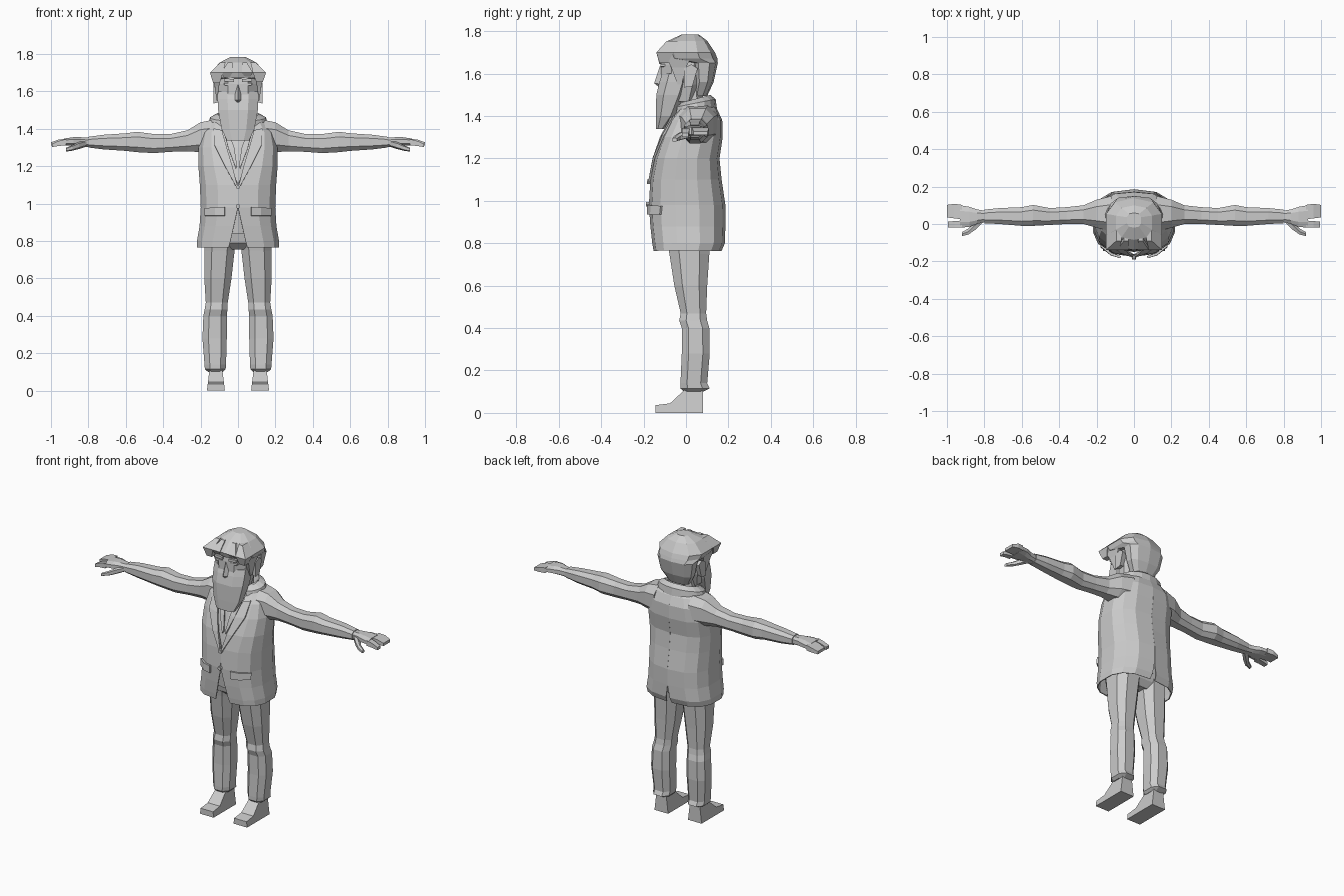
import bpy, bmesh, math

grey = bpy.data.materials.new("light_grey")
grey.diffuse_color = (0.6, 0.6, 0.6, 1)


def build(name, verts, faces, mirror=False, thick=0):
    me = bpy.data.meshes.new(name)
    me.from_pydata(verts, [], faces)
    bm = bmesh.new()
    bm.from_mesh(me)
    bmesh.ops.remove_doubles(bm, verts=bm.verts, dist=1e-5)
    bmesh.ops.recalc_face_normals(bm, faces=bm.faces)
    bm.to_mesh(me)
    bm.free()
    me.materials.append(grey)
    ob = bpy.data.objects.new(name, me)
    bpy.context.collection.objects.link(ob)
    if thick:
        s = ob.modifiers.new("thickness", 'SOLIDIFY')
        s.thickness, s.offset = thick, 0
    if mirror:
        m = ob.modifiers.new("mirror", 'MIRROR')
        m.merge_threshold = 0.0005
    return ob


def loft(name, rings, closed=True, mirror=False, thick=0):
    n = len(rings[0])
    verts = [p for r in rings for p in r]
    faces = []
    for i in range(len(rings) - 1):
        for k in range(n if closed else n - 1):
            j = (k + 1) % n
            faces.append((i*n + k, i*n + j, (i+1)*n + j, (i+1)*n + k))
    if closed:
        faces += [tuple(range(n)), tuple(range(len(verts) - n, len(verts)))]
    return build(name, verts, faces, mirror, thick)


def unit(n, p=2.6):
    """Rounded-square outline that exactly fills -1..1."""
    pts = []
    for k in range(n):
        a = (k + 0.5) * 2 * math.pi / n
        pts.append([math.copysign(abs(f(a)) ** (2/p), f(a)) for f in (math.cos, math.sin)])
    m = max(abs(c) for q in pts for c in q)
    return [(u/m, v/m) for u, v in pts]


def ring_z(z, x0, x1, y0, y1, n=8):
    return [((x0+x1)/2 + u*(x1-x0)/2, (y0+y1)/2 + v*(y1-y0)/2, z) for u, v in unit(n)]


def ring_x(x, y0, y1, z0, z1, n=8):
    return [(x, (y0+y1)/2 + u*(y1-y0)/2, (z0+z1)/2 + v*(z1-z0)/2) for u, v in unit(n)]


def stack(name, rows, n=8):
    """Centred loft from rows of z, half width, front y, back y."""
    return loft(name, [ring_z(z, -h, h, f, b, n) for z, h, f, b in rows])


# Jacket: mirrored half shell, rows of z, half width, front, back, front gap, back vent
P = 2.6
JACKET = [(.765, .22, -.15, .165, .05, .018), (.80, .22, -.156, .18, .04, .012),
          (.88, .206, -.165, .183, .022, 0), (.98, .20, -.172, .183, 0, 0),
          (1.10, .205, -.165, .165, 0, 0), (1.20, .212, -.145, .155, .035, 0),
          (1.30, .21, -.11, .17, .065, 0), (1.38, .19, -.07, .168, .085, 0),
          (1.43, .15, -.03, .145, .08, 0), (1.47, .09, 0, .11, .055, 0)]
rings = []
for z, h, f, b, gf, gb in JACKET:
    row = []
    for k in range(8):
        a = math.radians(-90 + 180 * k / 7)
        g = gf if a < 0 else gb
        s = math.sin(a)
        row.append((g + (h - g) * max(0, math.cos(a)) ** (2/P) if 0 < k < 7 else g,
                    (f+b)/2 + (b-f)/2 * math.copysign(abs(s) ** (2/P), s), z))
    rings.append(row)
loft("jacket", rings, closed=False, mirror=True, thick=.006)


def front(x, z, out=.008):
    """Point just ahead of the jacket front."""
    for r, q in zip(JACKET, JACKET[1:]):
        if z <= q[0]:
            t = (z - r[0]) / (q[0] - r[0])
            h, f, b, g = [r[i] + t * (q[i] - r[i]) for i in (1, 2, 3, 4)]
            u = min(1, max(0, (x - g) / (h - g)))
            return (x, (f+b)/2 - (b-f)/2 * (1 - u**P) ** (1/P) - out, z)


# Lapels: two strips that meet at the upper button
inner = [(.002, 1.09), (.03, 1.2), (.06, 1.3), (.085, 1.39)]
outer = [(.01, 1.09), (.07, 1.2), (.125, 1.31), (.13, 1.40)]
loft("lapel", [[front(*i), front(*o)] for i, o in zip(inner, outer)], False, True, .01)
# Pocket flaps
loft("pocket_flap", [[front(x, .975 - x*.05 + .01, .01), front(x, .935, .012)]
                     for x in (.07, .12, .175)], False, True, .012)
# Buttons
for z in (1.09, .985):
    x, y, _ = front(0, z, 0)
    loft("button", [[(.012*math.cos(a), yy, z + .012*math.sin(a))
                     for a in [i*math.pi/3 for i in range(6)]] for yy in (y, y - .018)])

# Shirt body and trouser seat inside the jacket
stack("shirt", [(.84, .15, -.135, .13), (.98, .17, -.15, .15), (1.1, .175, -.15, .135),
                (1.2, .175, -.128, .125), (1.3, .17, -.092, .13), (1.38, .14, -.055, .12),
                (1.43, .09, -.03, .1)], 10)
loft("shirt_collar", [[(.005, -.135, 1.2), (.012, -.14, 1.19)], [(.02, -.105, 1.3), (.05, -.106, 1.29)],
                      [(.05, -.066, 1.38), (.075, -.066, 1.38)]], False, True, .008)
stack("trouser_seat", [(.755, .06, -.05, .08), (.79, .15, -.09, .11), (.92, .17, -.12, .14)])

# Jacket collar: folded band around the neck
band = []
for k in range(8):
    a = math.radians(-55 + 145 * k / 7)
    s = math.sin(a)
    band.append([(r * math.cos(a), .04 + d * s, z + .02 * s)
                 for r, d, z in ((.17, .11, 1.385), (.15, .10, 1.46), (.11, .075, 1.48), (.09, .06, 1.42))])
loft("jacket_collar", band, mirror=True)

# Sleeves
SLEEVE = [(.12, -.04, .15, 1.27, 1.45), (.20, -.02, .13, 1.275, 1.435), (.27, 0, .10, 1.28, 1.392),
          (.36, 0, .09, 1.277, 1.372), (.45, -.005, .085, 1.27, 1.372), (.54, -.01, .102, 1.275, 1.384),
          (.60, -.01, .09, 1.282, 1.376), (.72, 0, .085, 1.29, 1.368), (.80, .004, .077, 1.30, 1.357)]
arm = loft("sleeve", [ring_x(*r) for r in SLEEVE], mirror=True)
# Hands
loft("palm", [ring_x(*r) for r in ((.79, .012, .07, 1.302, 1.352), (.84, 0, .078, 1.305, 1.355),
     (.88, -.015, .092, 1.31, 1.355), (.93, -.02, .10, 1.312, 1.348))], mirror=True)
loft("fingers", [ring_x(*r, 4) for r in ((.92, .025, .102, 1.314, 1.347), (.96, .03, .108, 1.313, 1.342),
     (1.0, .035, .102, 1.31, 1.328))], mirror=True)
loft("first_finger", [ring_x(*r, 4) for r in ((.92, -.02, .018, 1.312, 1.345), (.96, -.018, .016, 1.308, 1.335),
     (.995, -.018, .012, 1.302, 1.32))], mirror=True)
loft("thumb", [ring_x(*r, 6) for r in ((.81, .005, .05, 1.305, 1.34), (.85, -.035, .02, 1.292, 1.33),
     (.885, -.058, -.022, 1.283, 1.313), (.92, -.066, -.042, 1.278, 1.298))], mirror=True)

# Trouser legs: z, inner x, outer x, front, back
LEG = [(.86, .005, .18, -.10, .12), (.75, .018, .18, -.078, .11), (.60, .035, .18, -.055, .10),
       (.47, .055, .172, -.025, .095), (.435, .056, .178, -.032, .10), (.40, .06, .185, -.02, .11),
       (.28, .06, .19, -.02, .112), (.14, .064, .179, -.026, .10), (.115, .066, .177, -.026, .112),
       (.10, .08, .16, -.01, .08)]
loft("trouser_leg", [ring_z(*r) for r in LEG], mirror=True)
# Shoes: side outline with a slightly narrower top
SHOE = [(.08, 0), (.08, .12), (.0, .115), (-.075, .045), (-.145, .036), (-.145, 0)]
loft("shoe", [[(.118 + s * (.048 - .12 * z), y, z) for y, z in SHOE] for s in (-1, 1)], mirror=True)

# Head
stack("neck", [(1.36, .08, -.05, .085), (1.52, .075, -.04, .08)])
stack("face", [(1.47, .085, -.10, .05), (1.55, .102, -.118, .08), (1.64, .106, -.118, .09),
               (1.70, .10, -.11, .09)])
stack("beard", [(1.338, .06, -.142, -.105), (1.40, .088, -.142, -.05), (1.50, .106, -.14, 0),
                (1.56, .109, -.126, .02), (1.60, .108, -.112, .02)])
build("nose", [(0, -.122, 1.64), (-.026, -.115, 1.55), (.026, -.115, 1.55), (0, -.15, 1.555),
               (0, -.125, 1.535)], [(0, 1, 3), (0, 3, 2), (1, 4, 3), (3, 4, 2)])
for name, z, h, y in (("eye", 1.637, .006, -.121), ("eyebrow", 1.66, .008, -.128)):
    loft(name, [[(x, yy, z + s*h + (x - .05)*.1) for x, s in ((.022, -1), (.022, 1), (.076, 1), (.076, -1))]
                for yy in (y, -.10)], mirror=True)
loft("ear", [[(x, .015 + y*k, 1.585 + z*k) for y, z in ((-.025, -.05), (.015, -.045), (.04, .04), (.01, .06), (-.025, .04))]
             for x, k in ((.095, .8), (.13, 1))], mirror=True)

# Hair: back mass, overhanging top and side locks
stack("hair", [(1.495, .07, .03, .10), (1.56, .11, .035, .13), (1.65, .128, .02, .15),
               (1.672, .146, -.13, .148), (1.70, .155, -.14, .137), (1.755, .10, -.085, .10),
               (1.785, .04, -.02, .06)], 10)
loft("side_lock", [ring_z(1.55, .10, .114, -.04, -.02, 4), ring_z(1.63, .098, .125, -.07, 0, 4),
                   ring_z(1.69, .10, .14, -.10, .03, 4)], mirror=True)
# Fringe locks of uneven length
for x, w, z in ((-.115, .035, 1.645), (-.06, .03, 1.675), (.05, .03, 1.68), (.115, .035, 1.65)):
    loft("fringe_lock", [ring_z(z, x-w*.5, x+w*.5, -.125, -.085, 4), ring_z(1.70, x-w, x+w, -.14, -.06, 4),
                         ring_z(1.755, x*.7-w*.4, x*.7+w*.4, -.09, -.02, 4)])
